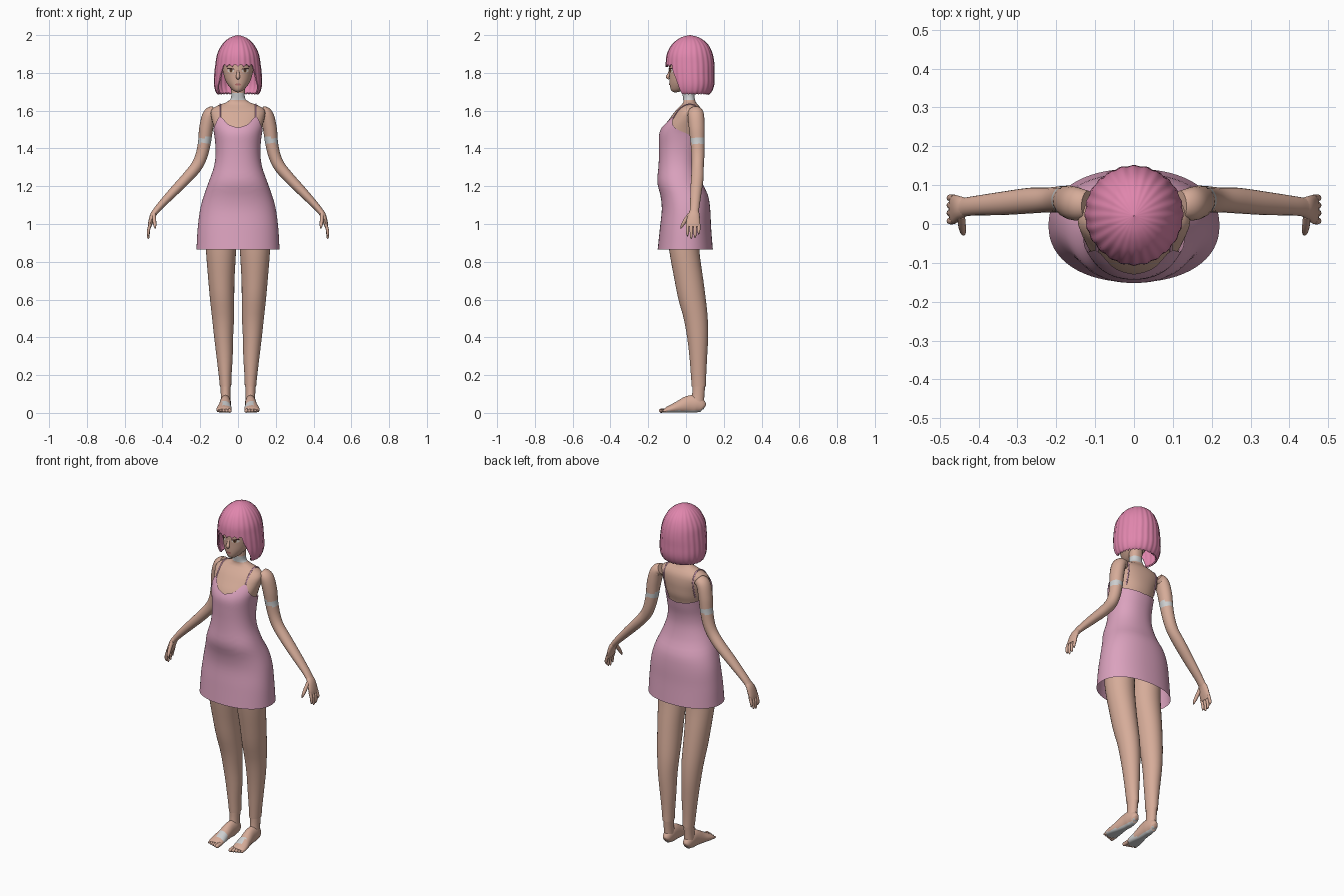
import bpy, bmesh, math
from mathutils import Vector
from mathutils.bvhtree import BVHTree

if "Cube" in bpy.data.objects:
    bpy.data.objects.remove(bpy.data.objects["Cube"])


def colour(name, r, g, b):
    m = bpy.data.materials.new(name)
    m.diffuse_color = [((c / 255 + 0.055) / 1.055) ** 2.4 for c in (r, g, b)] + [1]
    m.use_nodes = True
    m.node_tree.nodes["Principled BSDF"].inputs["Base Color"].default_value = m.diffuse_color
    return m


SKIN = colour("skin", 214, 172, 153)
HAIR = colour("hair_pink", 224, 134, 173)
DRESS = colour("dress_pink", 219, 162, 190)
GREY = colour("pale_grey", 205, 207, 208)
WHITE = colour("eye_white", 225, 215, 208)
IRIS = colour("iris_brown", 120, 85, 50)
DARK = colour("lash_dark", 60, 38, 38)
LIP = colour("lip_rose", 185, 115, 112)


def interp(table, t):
    """Smooth interpolation of rows keyed by their first, rising value."""
    t = min(max(t, table[0][0]), table[-1][0])
    i = 0
    while i < len(table) - 2 and t > table[i + 1][0]:
        i += 1
    a, b = table[i], table[i + 1]
    h = b[0] - a[0]
    u = (t - a[0]) / h
    p, q = table[max(i - 1, 0)], table[min(i + 2, len(table) - 1)]
    out = []
    for k in range(1, len(a)):
        m0 = (b[k] - p[k]) / (b[0] - p[0]) * h
        m1 = (q[k] - a[k]) / (q[0] - a[0]) * h
        out.append((2*u**3 - 3*u*u + 1) * a[k] + (u**3 - 2*u*u + u) * m0
                   + (3*u*u - 2*u**3) * b[k] + (u**3 - u*u) * m1)
    return out


def finish(name, bm, mats, mirror=False, rule=None, angle=50):
    bmesh.ops.remove_doubles(bm, verts=bm.verts, dist=0.0003)
    bm.normal_update()
    if rule:
        for f in bm.faces:
            f.material_index = int(rule(f.calc_center_median(), f.normal))
    me = bpy.data.meshes.new(name)
    bm.to_mesh(me)
    bm.free()
    ob = bpy.data.objects.new(name, me)
    bpy.context.collection.objects.link(ob)
    for m in mats:
        me.materials.append(m)
    bpy.ops.object.select_all(action='DESELECT')
    ob.select_set(True)
    bpy.context.view_layer.objects.active = ob
    bpy.ops.object.shade_smooth_by_angle(angle=math.radians(angle))
    if mirror:
        ob.modifiers.new("mirror", 'MIRROR')
    return ob


def loft(name, rows, mats, n=32, steps=24, power=2.0, lo=None, hi=None, ripple=0, **kw):
    """Upright body: rows are (z, x centre, x radius, front y, back y)."""
    bm = bmesh.new()
    grid = []
    for i in range(steps + 1):
        s = (1 - math.cos(math.pi * i / steps)) / 2
        ring = []
        for j in range(n):
            a = 2 * math.pi * j / n
            d = math.degrees(min(a, 2 * math.pi - a))
            z0 = lo(d) if lo else rows[0][0]
            z1 = hi(d) if hi else rows[-1][0]
            z = z0 + (z1 - z0) * s
            xc, rx, yf, yb = interp(rows, z)
            k = 1 + ripple * math.cos(24 * a)
            sx, cy = math.sin(a), math.cos(a)
            ex = math.copysign(abs(sx) ** (2 / power), sx)
            ey = math.copysign(abs(cy) ** (2 / power), cy)
            ring.append(bm.verts.new((xc + max(rx, 0) * k * ex,
                                      (yf + yb) / 2 - (yb - yf) / 2 * k * ey, z)))
        grid.append(ring)
    for r, q in zip(grid, grid[1:]):
        for j in range(n):
            k = (j + 1) % n
            bm.faces.new((r[j], r[k], q[k], q[j]))
    return finish(name, bm, mats, **kw)


def tube(name, pts, mats, n=16, steps=None, hint=(0, 1, 0), floor=None, **kw):
    """Limb along a path: pts are (x, y, z, radius, radius along hint)."""
    table = [(i, *p) for i, p in enumerate(pts)]
    steps = steps or 4 * (len(pts) - 1)
    bm = bmesh.new()
    rings = []
    for i in range(steps + 1):
        t = (len(pts) - 1) * i / steps
        v = interp(table, t)
        tan = Vector(interp(table, t + .05)[:3]) - Vector(interp(table, t - .05)[:3])
        tan.normalize()
        b = Vector(hint)
        b = (b - tan * b.dot(tan)).normalized()
        nn = tan.cross(b)
        ring = []
        for j in range(n):
            a = 2 * math.pi * j / n
            co = Vector(v[:3]) + nn * v[3] * math.cos(a) + b * v[4] * math.sin(a)
            if floor is not None:
                co.z = max(co.z, floor)
            ring.append(bm.verts.new(co))
        rings.append(ring)
    for r, q in zip(rings, rings[1:]):
        for j in range(n):
            k = (j + 1) % n
            bm.faces.new((r[j], r[k], q[k], q[j]))
    bm.faces.new(rings[0])
    bm.faces.new(rings[-1])
    bmesh.ops.recalc_face_normals(bm, faces=bm.faces)
    return finish(name, bm, mats, **kw)


def tree(ob):
    return BVHTree.FromPolygons([v.co for v in ob.data.vertices],
                                [p.vertices[:] for p in ob.data.polygons])


# Neck, shoulders and chest
torso = loft("upper_body", [
    (1.36, 0, .105, -.13, .055), (1.44, 0, .112, -.132, .07), (1.48, 0, .12, -.13, .082),
    (1.52, 0, .13, -.114, .086), (1.56, 0, .14, -.085, .088), (1.60, 0, .143, -.055, .083),
    (1.625, 0, .115, -.03, .07), (1.64, 0, .07, -.015, .055), (1.66, 0, .04, -.015, .047),
    (1.70, 0, .036, -.02, .045), (1.75, 0, .038, -.02, .05)], [SKIN, GREY], n=40, steps=40,
    power=2.2, rule=lambda c, nrm: 1.662 < c.z < 1.695)

# Dress with a dipped neckline and open hem
neckline = [(0, 1.51), (20, 1.528), (38, 1.568), (60, 1.525), (90, 1.49), (130, 1.46), (180, 1.445)]
loft("dress", [
    (.865, 0, .22, -.15, .142), (.98, 0, .213, -.138, .133), (1.08, 0, .2, -.128, .128),
    (1.15, 0, .181, -.135, .117), (1.22, 0, .156, -.152, .086), (1.3, 0, .128, -.146, .067),
    (1.36, 0, .119, -.143, .068), (1.42, 0, .12, -.143, .08), (1.48, 0, .127, -.141, .09),
    (1.52, 0, .137, -.123, .093), (1.58, 0, .149, -.078, .093)], [DRESS], n=64, steps=36,
    power=2.2, hi=lambda d: interp(neckline, d)[0])

# Shoulder straps laid over the body
skin_tree = tree(torso)
strap = []
for i in range(11):
    a = math.radians(150 - 18 * i)
    out = Vector((0, math.cos(a), math.sin(a)))
    hit = skin_tree.ray_cast(Vector((.095, .02, 1.5)) + out * .4, -out)[0]
    if hit:
        strap.append((*(hit + out * .002), .003, .004))
tube("dress_strap", strap, [DRESS], n=8, hint=(1, 0, 0), mirror=True)

# Head and face
head = loft("head", [
    (1.697, 0, .004, -.062, -.05), (1.704, 0, .022, -.075, -.02), (1.72, 0, .04, -.083, .02),
    (1.75, 0, .062, -.087, .06), (1.79, 0, .076, -.089, .09), (1.83, 0, .083, -.091, .11),
    (1.89, 0, .084, -.088, .118), (1.94, 0, .065, -.06, .095), (1.965, 0, .002, .015, .02)],
    [SKIN], n=40, steps=30)
face_tree = tree(head)
tube("nose", [(0, -.083, 1.82, .006, .006), (0, -.09, 1.795, .007, .008),
              (0, -.097, 1.778, .009, .011), (0, -.089, 1.767, .004, .005)], [SKIN], n=12, hint=(1, 0, 0))


def patch(name, x, z, rx, rz, mat, lift, mirror=True, tilt=0.0):
    """Thin oval plate laid on the face."""
    bm = bmesh.new()
    spots = [(0, 0)] + [(math.cos(k * math.pi / 8), math.sin(k * math.pi / 8)) for k in range(16)]
    vs = []
    for u, w in spots:
        px, pz = x + rx * u, z + rz * w + tilt * u
        y = face_tree.ray_cast(Vector((px, -1, pz)), Vector((0, 1, 0)))[0].y
        vs.append(bm.verts.new((px, y - lift, pz)))
    for k in range(16):
        bm.faces.new((vs[0], vs[1 + k], vs[1 + (k + 1) % 16]))
    finish(name, bm, [mat], mirror=mirror)


patch("eye_white", .038, 1.812, .018, .010, WHITE, .002)
patch("iris", .037, 1.812, .008, .0095, IRIS, .0035)
patch("pupil", .037, 1.812, .004, .005, DARK, .005)
patch("upper_lash", .039, 1.822, .021, .0035, DARK, .005, tilt=.002)
patch("eyebrow", .039, 1.842, .02, .0025, DARK, .002, tilt=.003)
patch("lips", 0, 1.738, .016, .006, LIP, .003, mirror=False)


# Bobbed hair with a ragged fringe
def hair_edge(d):
    u = min(max((d - 40) / 24, 0), 1)
    jag = .012 * abs(math.sin(d * .21)) * (1 - u) + .006 * abs(math.sin(d * .3)) * u
    return 1.832 - .148 * u + jag


hair = loft("hair", [
    (1.68, 0, .102, -.07, .115), (1.70, 0, .117, -.085, .135), (1.74, 0, .126, -.098, .149),
    (1.80, 0, .124, -.104, .15), (1.85, 0, .118, -.106, .149), (1.90, 0, .109, -.1, .14),
    (1.945, 0, .087, -.078, .12), (1.975, 0, .06, -.047, .09), (1.992, 0, .031, -.015, .057),
    (2.0, 0, .001, .02, .022)], [HAIR], n=144, steps=28, lo=hair_edge, ripple=.012)
shell = hair.modifiers.new("thickness", 'SOLIDIFY')
shell.thickness = .008
shell.offset = -1

# Arms with a pale band
tube("arm", [
    (.12, .05, 1.597, .03, .036), (.15, .052, 1.578, .036, .043), (.168, .057, 1.51, .037, .042),
    (.178, .061, 1.43, .034, .037), (.194, .063, 1.36, .032, .034), (.22, .062, 1.305, .031, .032),
    (.27, .06, 1.245, .029, .033), (.34, .053, 1.172, .025, .03), (.41, .047, 1.098, .019, .025),
    (.44, .043, 1.062, .016, .024)], [SKIN, GREY], n=20, steps=60, mirror=True,
    rule=lambda c, nrm: 1.427 < c.z < 1.458)

# Hands
tube("palm", [(.43, .044, 1.075, .015, .022), (.448, .042, 1.05, .016, .03),
              (.462, .038, 1.01, .013, .037), (.469, .037, .985, .009, .035)], [SKIN], mirror=True)
for name, y, tip in (("index", .008, .935), ("middle", .028, .922), ("ring", .048, .927), ("little", .067, .945)):
    tube(name + "_finger", [(.464, y, 1.0, .008, .009), (.473, y, .97, .008, .009),
                            (.475, y, tip + .012, .007, .007), (.472, y, tip, .002, .002)],
         [SKIN], n=10, mirror=True)
tube("thumb", [(.445, .02, 1.05, .01, .012), (.443, -.003, 1.02, .01, .011),
               (.44, -.02, .993, .008, .008), (.438, -.028, .975, .002, .002)], [SKIN], n=10, mirror=True)

# Legs and ankles
loft("leg", [
    (.14, .066, .03, .03, .106), (.2, .068, .034, .026, .107), (.3, .071, .043, .018, .112),
    (.4, .076, .05, .006, .117), (.5, .079, .058, -.012, .115), (.6, .084, .064, -.04, .105),
    (.7, .088, .069, -.06, .092), (.87, .09, .08, -.09, .07), (1.0, .09, .082, -.1, .075)],
    [SKIN], steps=30, mirror=True)
loft("ankle", [(.04, .066, .027, .02, .095), (.09, .066, .025, .032, .097), (.16, .066, .028, .034, .103)],
     [SKIN], n=24, steps=8, mirror=True)

# Feet with pale soles and instep patch
tube("foot", [
    (.066, .098, .028, .01, .01), (.066, .088, .034, .03, .022), (.066, .055, .045, .046, .029),
    (.067, .015, .045, .046, .03), (.07, -.03, .033, .035, .034), (.073, -.07, .022, .025, .04),
    (.075, -.1, .015, .017, .04), (.075, -.115, .012, .009, .034)], [SKIN, GREY], n=24, steps=42,
    hint=(1, 0, 0), floor=.003, mirror=True,
    rule=lambda c, nrm: nrm.z < -.6 or (-.085 < c.y < -.045 and c.x < .085))
for i in range(5):
    x, r, tip = .044 + .0155 * i, .011 - .001 * i, -.143 + .005 * i
    tube("toe_%d" % (i + 1), [(x, -.095, .014, r, r), (x, tip + .02, .012, r, r),
                              (x, tip + .006, .011, r * .9, r * .9), (x, tip, .01, .003, .003)],
         [SKIN], n=10, hint=(1, 0, 0), floor=0, mirror=True)
